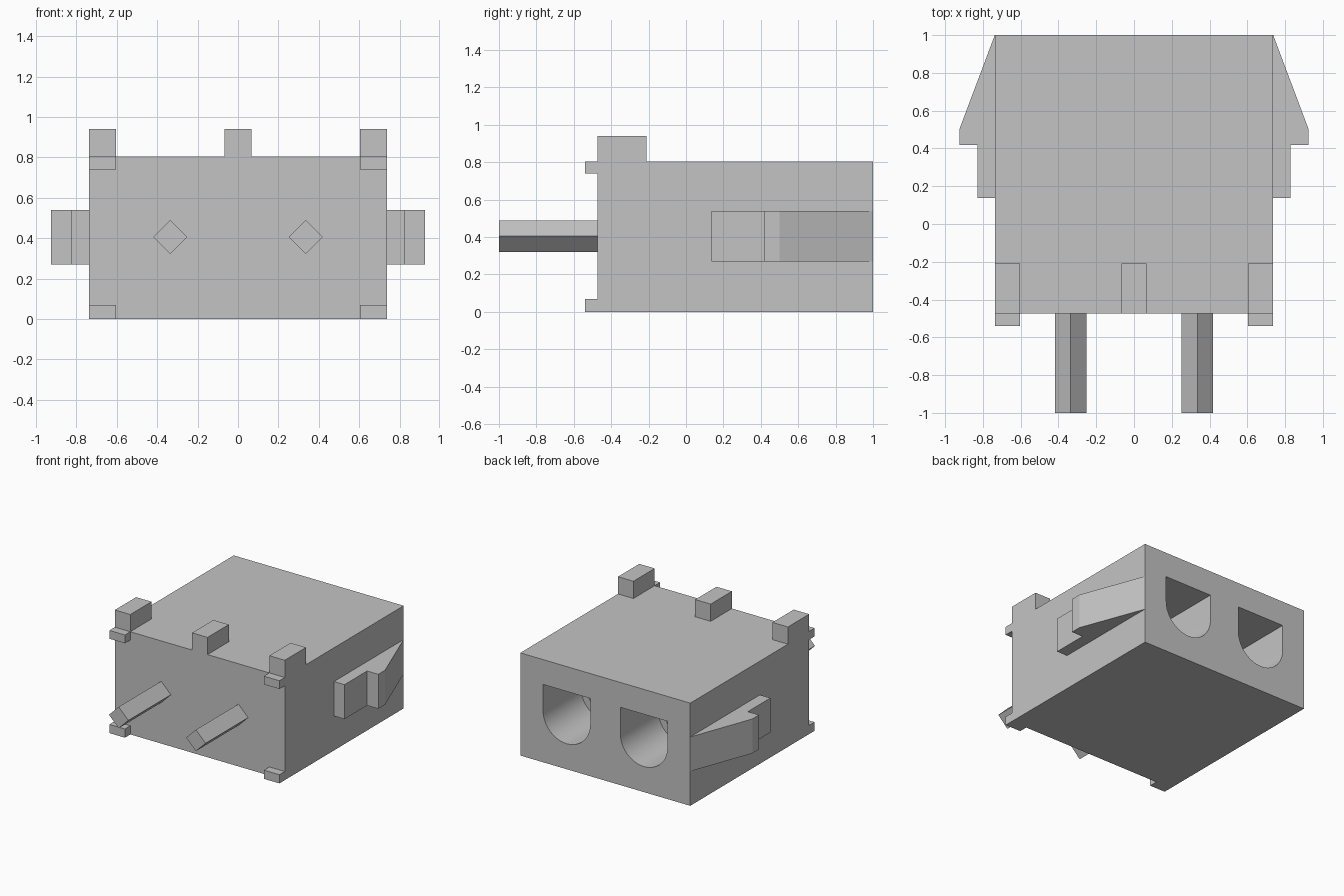
import bpy, bmesh
from math import sin, cos, pi

old = bpy.data.objects.get("Cube")
if old:
    bpy.data.objects.remove(old, do_unlink=True)

# Single plastic colour
GREY = (0.55, 0.55, 0.55, 1)
grey = bpy.data.materials.new("plain grey")
grey.use_nodes = True
grey.diffuse_color = GREY
grey.node_tree.nodes["Principled BSDF"].inputs["Base Color"].default_value = GREY


def prism(name, outline, axis, low, high):
    """Extrude a 2D outline along y (outline in x, z) or z (outline in x, y)."""
    def place(p, d):
        return (p[0], d, p[1]) if axis == "y" else (p[0], p[1], d)
    bm = bmesh.new()
    ends = [[bm.verts.new(place(p, d)) for p in outline] for d in (low, high)]
    for ring in ends:
        bm.faces.new(ring)
    n = len(outline)
    for i in range(n):
        j = (i + 1) % n
        bm.faces.new((ends[0][i], ends[0][j], ends[1][j], ends[1][i]))
    bmesh.ops.recalc_face_normals(bm, faces=bm.faces)
    mesh = bpy.data.meshes.new(name)
    bm.to_mesh(mesh)
    bm.free()
    mesh.materials.append(grey)
    ob = bpy.data.objects.new(name, mesh)
    bpy.context.collection.objects.link(ob)
    return ob


def box(name, x0, x1, y0, y1, z0, z1):
    return prism(name, [(x0, y0), (x1, y0), (x1, y1), (x0, y1)], "z", z0, z1)


def arc(cx, cz, r, start, end, steps):
    angles = [start + (end - start) * i / steps for i in range(steps + 1)]
    return [(cx + r * cos(a), cz + r * sin(a)) for a in angles]


W, FRONT, TOP = 0.737, -0.473, 0.805      # housing half width, front, height
PIN_X, MID_Z, R = 0.335, 0.405, 0.205     # socket centre and radius

# Housing with two open sockets in the back
housing = box("housing", -W, W, FRONT, 1, 0, TOP)
cutters = []
for s in (-1, 1):
    cx = s * PIN_X
    u_shape = arc(cx, MID_Z, R, pi, 2 * pi, 20) + [(cx + R, MID_Z + R), (cx - R, MID_Z + R)]
    cutters.append(prism("socket_cutter", u_shape, "y", 0.53, 1.1))
    cutters.append(prism("bore_cutter", arc(cx, MID_Z, 0.15, 0, 2 * pi, 32)[:-1], "y", 0.2, 0.6))

bpy.context.view_layer.objects.active = housing
for cutter in cutters:
    cutter.hide_render = True
    mod = housing.modifiers.new("cut", "BOOLEAN")
    mod.operation = "DIFFERENCE"
    mod.solver = "EXACT"
    mod.object = cutter
    bpy.ops.object.modifier_apply(modifier=mod.name)
for cutter in cutters:
    bpy.data.objects.remove(cutter, do_unlink=True)

bpy.ops.object.select_all(action="DESELECT")
housing.select_set(True)
bpy.ops.object.shade_smooth_by_angle(angle=pi / 6)

# Key blocks along the top front edge
for name, x in (("right_key", -0.67), ("middle_key", 0), ("left_key", 0.67)):
    box(name, x - 0.067, x + 0.067, FRONT, -0.21, TOP - 0.01, 0.94)

for side, s in (("right", -1), ("left", 1)):
    # Spacer feet at the front corners
    for level, z0, z1 in (("lower", 0, 0.068), ("upper", 0.74, TOP)):
        box(f"{side}_{level}_spacer", s * 0.603, s * W, -0.54, FRONT + 0.01, z0, z1)

    # Square contact pin turned on its corner
    cx, h = s * PIN_X, 0.084
    diamond = [(cx - h, MID_Z), (cx, MID_Z - h), (cx + h, MID_Z), (cx, MID_Z + h)]
    prism(f"{side}_pin", diamond, "y", -1, 0.5)

    # Barbed snap clip on the side
    clip = [(0.73, 1), (W, 1), (0.925, 0.5), (0.925, 0.417), (0.828, 0.417),
            (0.828, 0.137), (0.73, 0.137)]
    prism(f"{side}_clip", [(s * x, y) for x, y in clip], "z", 0.27, 0.54)
